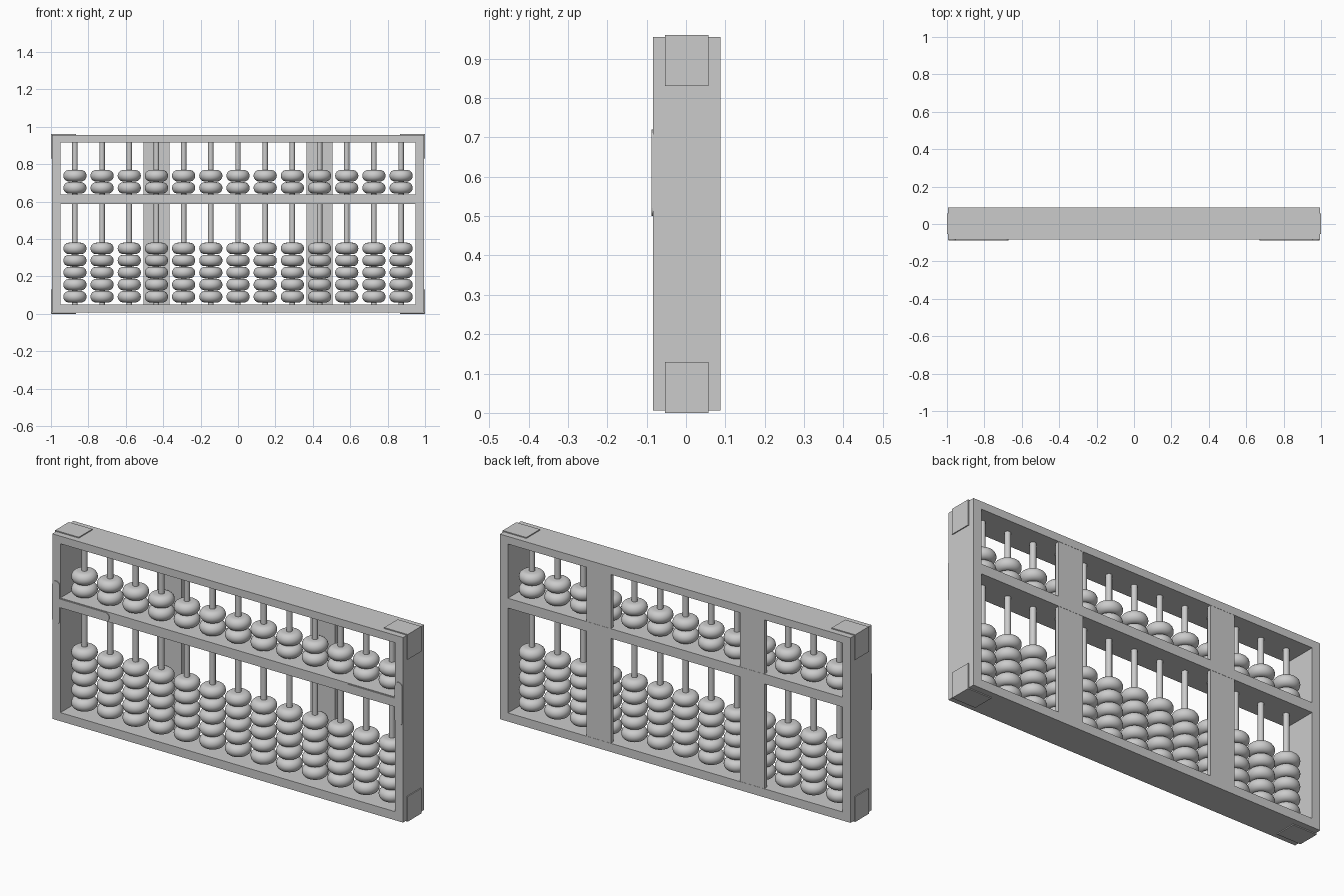
import bpy, bmesh
from math import sin, cos, pi, radians

if "Cube" in bpy.data.objects:
    bpy.data.objects.remove(bpy.data.objects["Cube"])

Y0, Y1 = -0.084, 0.088           # front and back of the frame
OX, IX = 0.995, 0.949            # outer / inner half width
ZB, ZT = 0.006, 0.955            # frame bottom / top
IB, IT = 0.05, 0.916             # opening bottom / top
BEAM0, BEAM1 = 0.588, 0.638
YC = 0.002


def finish(bm, name, smooth=False):
    bmesh.ops.recalc_face_normals(bm, faces=bm.faces)
    me = bpy.data.meshes.new(name)
    bm.to_mesh(me)
    bm.free()
    ob = bpy.data.objects.new(name, me)
    bpy.context.collection.objects.link(ob)
    if smooth:
        bpy.ops.object.select_all(action='DESELECT')
        bpy.context.view_layer.objects.active = ob
        ob.select_set(True)
        bpy.ops.object.shade_smooth_by_angle(angle=radians(40))
    return ob


def prism(name, pts, y0, y1):
    """Extrude an x-z outline from y0 to y1."""
    bm = bmesh.new()
    a = [bm.verts.new((x, y0, z)) for x, z in pts]
    b = [bm.verts.new((x, y1, z)) for x, z in pts]
    bm.faces.new(a)
    bm.faces.new(b)
    for i in range(len(pts)):
        j = (i + 1) % len(pts)
        bm.faces.new((a[i], a[j], b[j], b[i]))
    return finish(bm, name)


def rect(x0, x1, z0, z1):
    return [(x0, z0), (x1, z0), (x1, z1), (x0, z1)]


def arc(cx, cz, r, a0, a1, n=10):
    return [(cx + r * cos(radians(a0 + (a1 - a0) * i / n)),
             cz + r * sin(radians(a0 + (a1 - a0) * i / n))) for i in range(n + 1)]


def lathe(name, profile, seg):
    """Revolve an (r, z) profile about z."""
    bm = bmesh.new()
    rings = [[bm.verts.new((r * cos(2 * pi * k / seg), r * sin(2 * pi * k / seg), z))
              for k in range(seg)] for r, z in profile]
    for i in range(len(rings) - 1):
        for k in range(seg):
            m = (k + 1) % seg
            bm.faces.new((rings[i][k], rings[i][m], rings[i + 1][m], rings[i + 1][k]))
    return finish(bm, name, True)


def place_copies(source, name, positions):
    source.location = positions[0]
    for p in positions[1:]:
        ob = bpy.data.objects.new(name, source.data)
        ob.location = p
        bpy.context.collection.objects.link(ob)


# Outer frame: one rectangular ring
bm = bmesh.new()
loops = [[bm.verts.new((x, y, z)) for x, z in r]
         for y in (Y0, Y1) for r in (rect(-OX, OX, ZB, ZT), rect(-IX, IX, IB, IT))]
for p, q in ((0, 1), (2, 3), (0, 2), (1, 3)):
    for i in range(4):
        j = (i + 1) % 4
        bm.faces.new((loops[p][i], loops[p][j], loops[q][j], loops[q][i]))
finish(bm, "frame")

# Dividing beam
prism("beam", rect(-IX, IX, BEAM0, BEAM1), Y0, Y1)

for s in (-1, 1):
    # Back slats, above and below the beam
    x0, x1 = sorted((s * 0.366, s * 0.505))
    prism("back_slat_lower", rect(x0, x1, IB, BEAM0), 0.066, Y1 - 0.001)
    prism("back_slat_upper", rect(x0, x1, BEAM1, IT), 0.066, Y1 - 0.001)

    # T-shaped bracket on the front where beam meets post
    cx, zc, r, ra = 0.972, 0.612, 0.021, 0.022
    outline = (arc(cx, 0.72 - r, r, 0, 180) + [(cx - r, zc + ra)]
               + arc(0.67 + ra, zc, ra, 90, 270) + [(cx - r, zc - ra)]
               + arc(cx, 0.50 + r, r, 180, 360))
    prism("beam_bracket", [(s * x, z) for x, z in outline], -0.088, Y0)

    # Thin corner plates wrapped around each corner
    for top in (False, True):
        ell = [(0.866, 0.001), (1.0, 0.001), (1.0, 0.13), (OX, 0.13), (OX, ZB), (0.866, ZB)]
        pts = [(s * x, (0.961 - z) if top else z - 0.001) for x, z in ell]
        prism("corner_plate", pts, -0.053, 0.057)

# Rods
xs = [-0.872 + i * 1.744 / 12 for i in range(13)]
rod = lathe("rod", [(0.0145, IB), (0.0145, IT)], 20)
place_copies(rod, "rod", [(x, YC, 0) for x in xs])

# Beads: flattened rounds with a full rim and nearly flat top
rim = [(0.032 + 0.030 * cos(radians(a)), 0.0305 * sin(radians(a))) for a in range(-90, 91, 15)]
bead = lathe("bead", [(0.014, -0.031)] + rim + [(0.014, 0.031)], 32)
levels = [0.091 + 0.0646 * i for i in range(5)] + [0.673, 0.738]
place_copies(bead, "bead", [(x, YC, z) for x in xs for z in levels])
